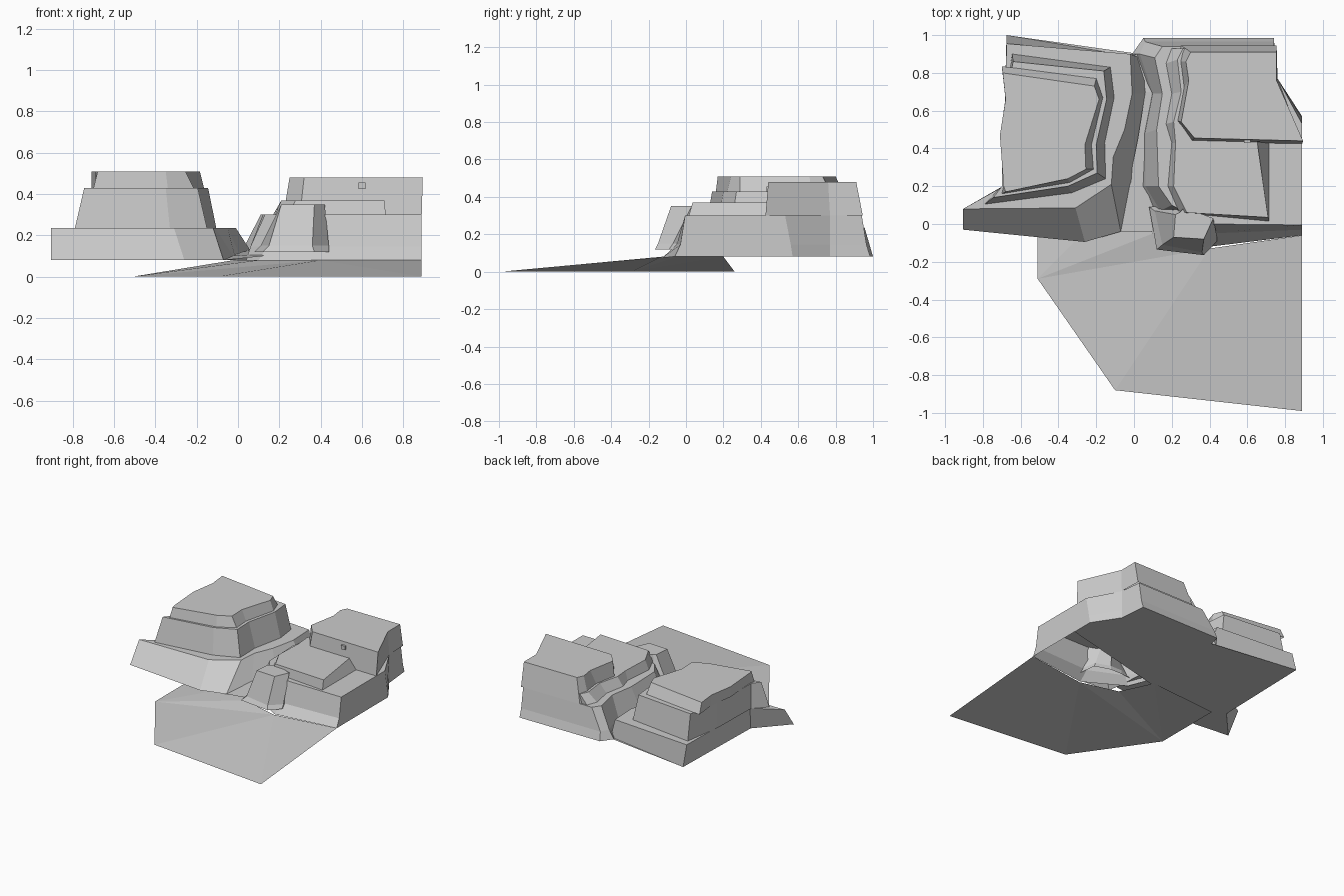
import bpy, bmesh


def make(name, verts, faces):
    mesh = bpy.data.meshes.new(name)
    mesh.from_pydata(verts, [], faces)
    obj = bpy.data.objects.new(name, mesh)
    bpy.context.collection.objects.link(obj)
    return obj


def tier(name, *levels):
    """Skin matching contours, each (z, points), and close the top."""
    n = len(levels[0][1])
    verts = [(x, y, z) for z, pts in levels for x, y in pts]
    faces = [(k * n + i, k * n + (i + 1) % n, (k + 1) * n + (i + 1) % n, (k + 1) * n + i)
             for k in range(len(levels) - 1) for i in range(n)]
    top = (len(levels) - 1) * n
    faces.append(tuple(range(top, top + n)))
    return make(name, verts, faces)


# Sloping sand apron, an open sheet rising toward the cliffs
apron = [(-.51, -.29, 0), (-.10, -.88, 0), (.89, -.99, 0), (.89, -.06, .08),
         (.40, -.13, .08), (.10, -.05, .08), (-.02, .20, .08), (-.51, .26, 0)]
make("sand_apron", apron,
     [(1, 2, 4), (2, 3, 4), (0, 1, 4), (0, 4, 5), (0, 5, 6), (0, 6, 7)])

# Left mesa: three stepped tiers
tier("left_mesa_lower",
     (.08, [(-.905, -.03), (-.26, -.095), (-.07, -.04), (-.01, .18), (.02, .42),
            (.09, .69), (.03, .88), (-.675, 1.0), (-.695, .2)]),
     (.235, [(-.905, .08), (-.31, .085), (-.12, .21), (-.11, .355), (-.05, .5),
             (-.01, .69), (-.02, .9), (-.675, .955), (-.69, .2)]))
tier("left_mesa_middle",
     (.235, [(-.79, .105), (-.33, .165), (-.15, .24), (-.155, .43), (-.105, .67),
             (-.125, .83), (-.645, .9), (-.69, .6), (-.7, .2)]),
     (.43, [(-.745, .14), (-.35, .2), (-.195, .27), (-.2, .42), (-.145, .66),
            (-.16, .81), (-.64, .86), (-.69, .6), (-.7, .2)]))
tier("left_mesa_upper",
     (.43, [(-.7, .16), (-.34, .22), (-.215, .29), (-.225, .42), (-.165, .67),
            (-.2, .77), (-.7, .835), (-.68, .66), (-.71, .47), (-.69, .2)]),
     (.51, [(-.68, .17), (-.35, .24), (-.255, .29), (-.26, .42), (-.185, .66),
            (-.21, .73), (-.695, .8), (-.68, .66), (-.71, .47), (-.69, .2)]))

# Right mesa: wide base, front terrace and tall rear block
tier("right_mesa_base",
     (.08, [(.89, -.06), (.89, .57), (.76, .77), (.74, .985), (.05, .985), (-.01, .9),
            (.09, .69), (.05, .48), (.04, .2), (.1, .05), (.4, -.12)]),
     (.145, [(.89, -.03), (.89, .56), (.76, .77), (.74, .965), (.06, .965), (.03, .9),
             (.1, .69), (.06, .48), (.06, .2), (.14, .07), (.4, -.05)]),
     (.3, [(.89, -.005), (.89, .53), (.76, .77), (.74, .94), (.15, .94), (.11, .88),
           (.15, .69), (.12, .5), (.13, .2), (.2, .1), (.4, .0)]))
tier("right_mesa_terrace",
     (.3, [(.715, .015), (.715, .45), (.7, .9), (.2, .93), (.17, .85), (.2, .69),
           (.17, .53), (.2, .43), (.18, .2), (.24, .06)]),
     (.37, [(.71, .035), (.65, .45), (.7, .9), (.26, .93), (.23, .87), (.25, .7),
            (.21, .54), (.22, .43), (.21, .2), (.28, .06)]))
tier("right_mesa_block",
     (.3, [(.89, .425), (.76, .77), (.755, .945), (.25, .945), (.23, .86), (.25, .7),
           (.22, .55), (.3, .435)]),
     (.48, [(.895, .44), (.755, .76), (.755, .91), (.3, .91), (.275, .86), (.29, .76),
            (.25, .54), (.32, .455)]))

# Small vent on the rear block's front wall
bpy.ops.mesh.primitive_cube_add(size=1, location=(.6, .44, .44))
vent = bpy.context.object
vent.name = "wall_vent"
vent.scale = (.035, .02, .03)

# Free-standing rock pillar at the canyon mouth
tier("front_pillar",
     (.12, [(.12, -.135), (.37, -.165), (.44, -.09), (.42, .06), (.3, .1), (.2, .1), (.08, .09)]),
     (.15, [(.15, -.11), (.36, -.15), (.44, -.07), (.41, .06), (.3, .1), (.2, .1), (.11, .07)]),
     (.35, [(.21, -.07), (.37, -.08), (.42, .03), (.34, .06), (.29, .11), (.24, .06), (.22, .05)]))

# Canyon floor climbing toward the back
make("canyon_floor",
     [(-.07, -.04, .08), (.13, -.04, .1), (.1, .2, .11), (-.03, .2, .1),
      (.1, .5, .12), (.02, .45, .12), (.12, .7, .13), (.06, .7, .13),
      (.06, .93, .12), (0, .89, .12)],
     [(0, 1, 2, 3), (3, 2, 4, 5), (5, 4, 6, 7), (7, 6, 8, 9)])

# Underside, left open beneath the front of the right mesa
make("underside",
     [(x, y, .08) for x, y in [(-.905, -.03), (-.695, .2), (-.675, 1.0), (.03, .9),
                               (.05, .985), (.74, .985), (.76, .77), (.89, .57),
                               (.89, .4), (-.01, .18), (-.07, -.04), (-.26, -.095)]],
     [tuple(range(12))])

# Consistent outward normals
for obj in bpy.data.objects:
    bm = bmesh.new()
    bm.from_mesh(obj.data)
    if obj.name not in ("sand_apron", "canyon_floor", "underside"):
        bmesh.ops.recalc_face_normals(bm, faces=bm.faces)
    bm.to_mesh(obj.data)
    bm.free()
